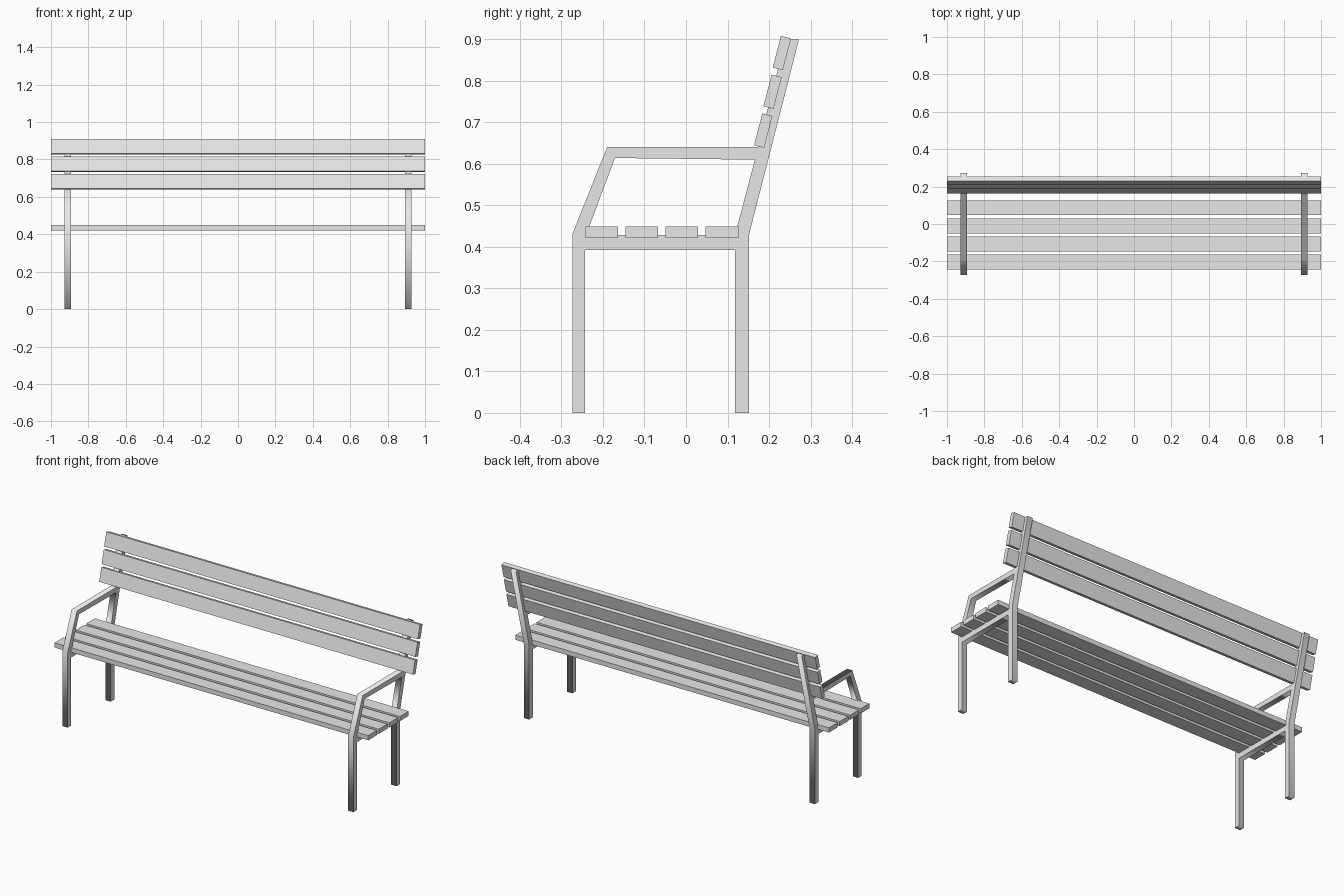
import bpy
import math

cube = bpy.data.objects.get("Cube")
if cube:
    bpy.data.objects.remove(cube, do_unlink=True)

grey = bpy.data.materials.new("light_grey")
grey.use_nodes = True
colour = (0.8, 0.8, 0.8, 1)
grey.diffuse_color = colour
grey.node_tree.nodes["Principled BSDF"].inputs["Base Color"].default_value = colour

FRAME_X = 0.911
FRAME_WIDTH = 0.034


def make_frame(name, x, loops):
    """Extrude a side profile (y, z), with its opening, along x."""
    curve = bpy.data.curves.new(name, "CURVE")
    curve.dimensions = "2D"
    curve.fill_mode = "BOTH"
    curve.extrude = FRAME_WIDTH / 2
    for loop in loops:
        spline = curve.splines.new("POLY")
        spline.points.add(len(loop) - 1)
        for point, (y, z) in zip(spline.points, loop):
            point.co = (y, z, 0, 1)
        spline.use_cyclic_u = True
    obj = bpy.data.objects.new(name, curve)
    bpy.context.collection.objects.link(obj)
    obj.location.x = x
    obj.rotation_euler = (math.pi / 2, 0, math.pi / 2)
    bpy.ops.object.select_all(action="DESELECT")
    obj.select_set(True)
    bpy.context.view_layer.objects.active = obj
    bpy.ops.object.convert(target="MESH")
    obj = bpy.context.object
    obj.data.materials.clear()
    obj.data.materials.append(grey)


def make_slat(name, y, z, depth, height, tilt=0):
    """Full-length board, tilted about its long axis."""
    bpy.ops.mesh.primitive_cube_add(size=1, location=(0, y, z), rotation=(tilt, 0, 0))
    obj = bpy.context.object
    obj.name = name
    obj.scale = (2, depth, height)
    bpy.ops.object.transform_apply(location=False, rotation=False, scale=True)
    obj.data.materials.append(grey)


# Side frames: legs, seat rail, leaning back post and armrest in one outline
outline = [
    (-0.274, 0), (-0.243, 0), (-0.243, 0.392), (0.118, 0.392),
    (0.118, 0), (0.152, 0), (0.152, 0.43), (0.272, 0.899),
    (0.24, 0.899), (0.173, 0.64), (-0.19, 0.64), (-0.274, 0.43),
]
arm_opening = [(-0.241, 0.428), (0.118, 0.428), (0.166, 0.61), (-0.171, 0.614)]
for side, sign in (("left", 1), ("right", -1)):
    make_frame(f"{side}_side_frame", sign * FRAME_X, [outline, arm_opening])

# Seat slats
for i in range(4):
    make_slat(f"seat_slat_{i + 1}", -0.203 + i * 0.0965, 0.435, 0.079, 0.027)

# Backrest slats
for i in range(3):
    make_slat(f"back_slat_{i + 1}", 0.186 + i * 0.0225, 0.68 + i * 0.0935,
              0.025, 0.079, -math.radians(14.5))
